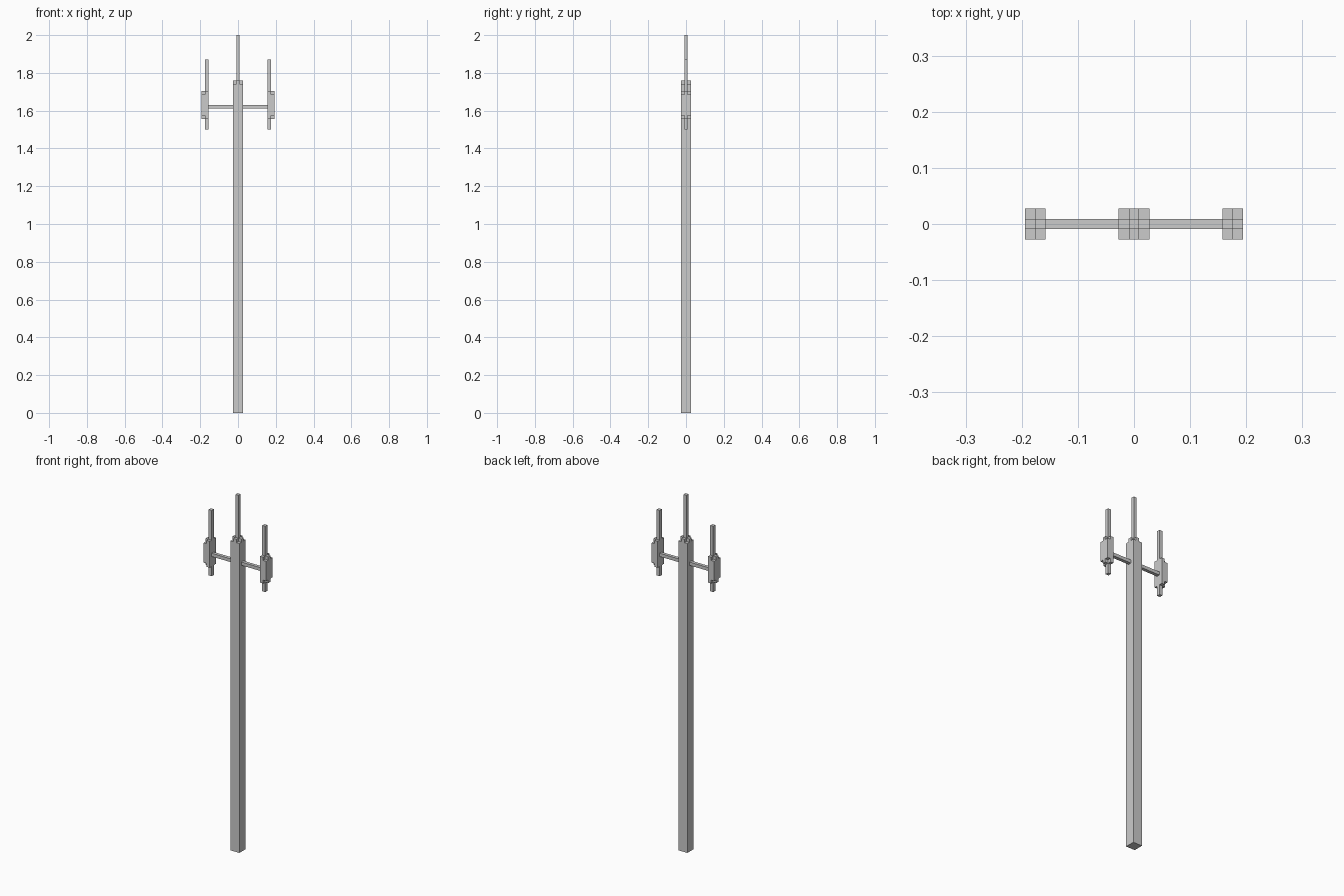
import bpy, bmesh

if "Cube" in bpy.data.objects:
    bpy.data.objects.remove(bpy.data.objects["Cube"])

U = 2 / 108  # the model sits on a small grid: 108 units tall


def prism(bm, profile, z0, z1):
    """Extrude an xy outline (grid units) from z0 to z1."""
    face = bm.faces.new([bm.verts.new((x * U, y * U, z0 * U)) for x, y in profile])
    top = bmesh.ops.extrude_face_region(bm, geom=[face])["geom"]
    verts = [v for v in top if isinstance(v, bmesh.types.BMVert)]
    bmesh.ops.translate(bm, verts=verts, vec=(0, 0, (z1 - z0) * U))


def rect(x0, x1, y):
    return [(x0, -y), (x1, -y), (x1, y), (x0, y)]


def part(name, layers, mirror=False):
    """Make one object from stacked (profile, z0, z1) layers."""
    bm = bmesh.new()
    for layer in layers:
        prism(bm, *layer)
    bmesh.ops.recalc_face_normals(bm, faces=bm.faces)
    mesh = bpy.data.meshes.new(name)
    bm.to_mesh(mesh)
    bm.free()
    obj = bpy.data.objects.new(name, mesh)
    bpy.context.collection.objects.link(obj)
    if mirror:
        obj.modifiers.new("Mirror", 'MIRROR').use_mirror_merge = False
    return obj


# Outlines with the corners cut away
a, b = 0.5, 1.5
plus = [(-b, -a), (-a, -a), (-a, -b), (a, -b), (a, -a), (b, -a),
        (b, a), (a, a), (a, b), (-a, b), (-a, a), (-b, a)]
half_plus = [(8.5, -b), (9.5, -b), (9.5, -a), (10.5, -a),
             (10.5, a), (9.5, a), (9.5, b), (8.5, b)]

# Main post with notched top
part("post", [(rect(-b, b, b), 0, 94), (plus, 94, 95)])

# Central spike
part("centre_spike", [(rect(-a, a, a), 95, 108)])

# Side holders, notched at both ends
part("side_holders", [(half_plus, 84, 85),
                      (rect(8.5, 10.5, b), 85, 91),
                      (half_plus, 91, 92)], mirror=True)

# Side rods, above and below the holders
rod = rect(8.5, 9.5, a)
part("side_rods", [(rod, 81, 84), (rod, 92, 101)], mirror=True)

# Crossbar arms
part("crossbar_arms", [(rect(1.5, 8.5, a), 87, 88)], mirror=True)
